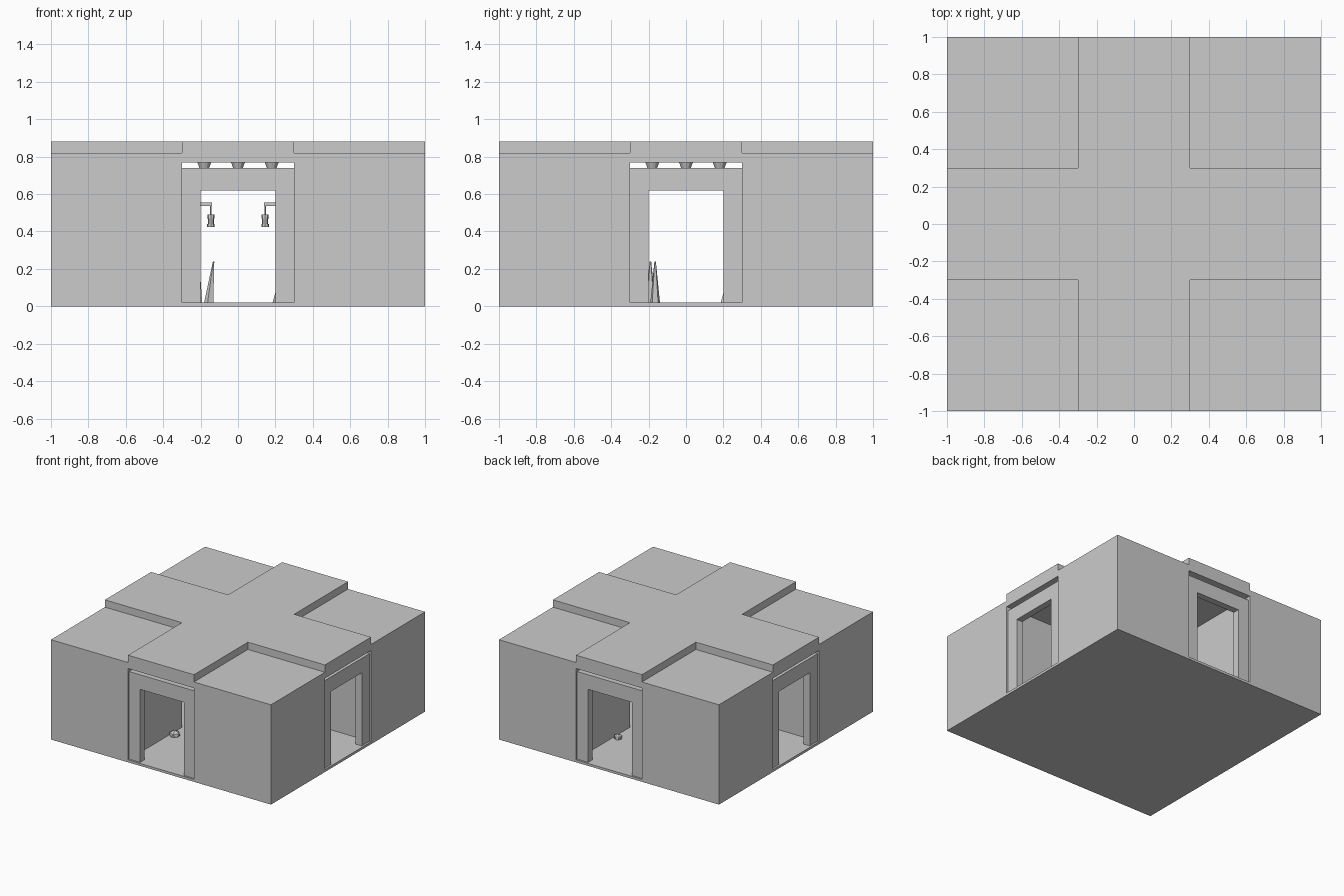
import bpy, bmesh, math
from mathutils import Vector

if "Cube" in bpy.data.objects:
    bpy.data.objects.remove(bpy.data.objects["Cube"])

stone = bpy.data.materials.new("grey stone")
stone.diffuse_color = (0.6, 0.6, 0.6, 1)
stone.use_nodes = True
stone.node_tree.nodes["Principled BSDF"].inputs["Base Color"].default_value = stone.diffuse_color


def finish(name, bm):
    bmesh.ops.recalc_face_normals(bm, faces=bm.faces)
    me = bpy.data.meshes.new(name)
    bm.to_mesh(me)
    bm.free()
    me.materials.append(stone)
    ob = bpy.data.objects.new(name, me)
    bpy.context.collection.objects.link(ob)
    return ob


def box(name, lo, hi):
    bm = bmesh.new()
    bmesh.ops.create_cube(bm, size=1)
    for v in bm.verts:
        v.co = Vector([(a + b) / 2 + c * (b - a) for a, b, c in zip(lo, hi, v.co)])
    return finish(name, bm)


def prism(name, points, offset):
    """Extrude a flat outline by the offset vector."""
    bm = bmesh.new()
    face = bm.faces.new([bm.verts.new(p) for p in points])
    ext = bmesh.ops.extrude_face_region(bm, geom=[face])
    verts = [g for g in ext["geom"] if isinstance(g, bmesh.types.BMVert)]
    bmesh.ops.translate(bm, verts=verts, vec=offset)
    return finish(name, bm)


def cone(name, base, tip, r1, r2, sides):
    """Tapered round part between two points."""
    base, tip = Vector(base), Vector(tip)
    axis = tip - base
    bm = bmesh.new()
    bmesh.ops.create_cone(bm, cap_ends=True, segments=sides, radius1=r1, radius2=r2, depth=axis.length)
    rot = axis.to_track_quat('Z', 'Y')
    for v in bm.verts:
        v.co = rot @ v.co + (base + tip) / 2
    return finish(name, bm)


# Floor slab and the four solid corner blocks
box("floor", (-1, -1, 0), (1, 1, 0.02))
for sx in (-1, 1):
    for sy in (-1, 1):
        xs, ys = sorted((sx * 0.3, sx)), sorted((sy * 0.3, sy))
        box("corner_block", (xs[0], ys[0], 0.02), (xs[1], ys[1], 0.82))

# Cross-shaped roof over the two corridors
a = 0.3
cross = [(-a, -1), (a, -1), (a, -a), (1, -a), (1, a), (a, a),
         (a, 1), (-a, 1), (-a, a), (-1, a), (-1, -a), (-a, -a)]
prism("cross_roof", [(x, y, 0.77) for x, y in cross], (0, 0, 0.11))

# Slightly recessed doorway frame at each corridor end
arch = [(-0.3, 0.02), (-0.2, 0.02), (-0.2, 0.62), (0.2, 0.62),
        (0.2, 0.02), (0.3, 0.02), (0.3, 0.74), (-0.3, 0.74)]
for i in range(4):
    frame = prism("door_frame", [(x, -0.985, z) for x, z in arch], (0, 0.055, 0))
    frame.rotation_euler.z = i * math.pi / 2

# Ceiling studs at the crossing
for x in (-0.18, 0, 0.18):
    for y in (-0.18, 0, 0.18):
        cone("ceiling_stud", (x, y, 0.735), (x, y, 0.772), 0.024, 0.038, 12)

# Wall lanterns on brackets
for s in (-1, 1):
    xs = sorted((s * 0.3, s * 0.14))
    box("lantern_bracket", (xs[0], -0.61, 0.535), (xs[1], -0.59, 0.555))
    x = s * 0.145
    cone("lantern_rod", (x, -0.6, 0.485), (x, -0.6, 0.54), 0.004, 0.004, 8)
    cone("lantern_cap", (x, -0.6, 0.47), (x, -0.6, 0.49), 0.02, 0.018, 8)
    cone("lantern_glass", (x, -0.6, 0.44), (x, -0.6, 0.47), 0.016, 0.016, 8)
    cone("lantern_base", (x, -0.6, 0.425), (x, -0.6, 0.44), 0.02, 0.02, 8)

# Leaning stone spikes beside the crossing
for base, tip, r in [((-0.155, -0.165, 0.01), (-0.13, -0.165, 0.24), 0.028),
                     ((-0.215, -0.19, 0.01), (-0.21, -0.19, 0.24), 0.03),
                     ((0.225, 0.22, 0.01), (0.24, 0.24, 0.2), 0.045)]:
    cone("stone_spike", base, tip, r, 0.004, 5)

# Low rocks along the corridor walls
for x, y, r in [(-0.26, -0.45, 0.045), (0.26, 0.51, 0.035), (0.556, 0.26, 0.03)]:
    bm = bmesh.new()
    bmesh.ops.create_icosphere(bm, subdivisions=1, radius=r)
    for v in bm.verts:
        v.co = Vector((v.co.x + x, v.co.y + y, max(v.co.z * 0.8 + 0.03, 0.005)))
    finish("rock", bm)
